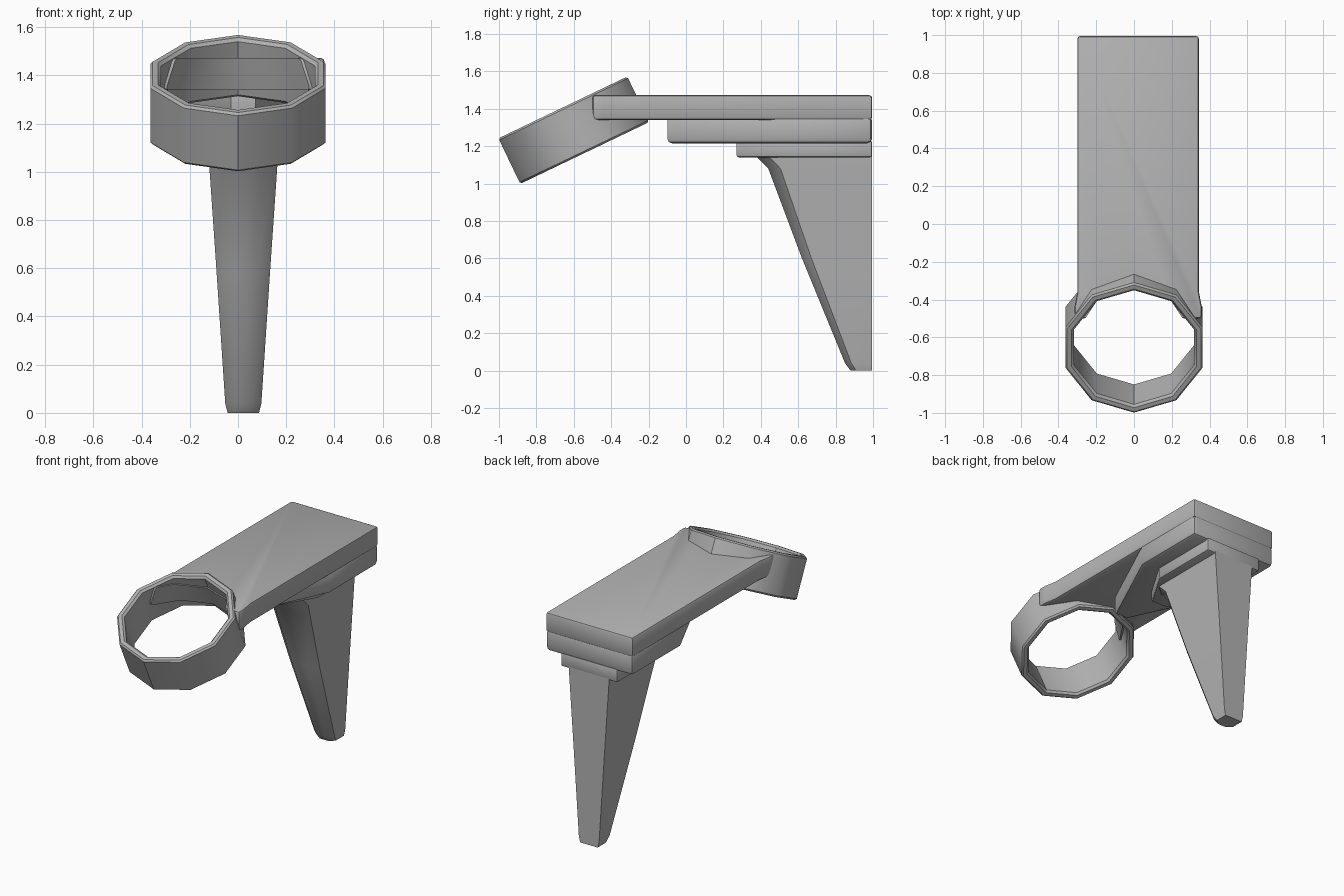
import bpy, bmesh, math
from mathutils import Matrix

if "Cube" in bpy.data.objects:
    bpy.data.objects.remove(bpy.data.objects["Cube"], do_unlink=True)

grey = bpy.data.materials.new("plain_grey")
grey.use_nodes = True
COLOUR = (0.45, 0.45, 0.45, 1)
grey.diffuse_color = COLOUR
grey.node_tree.nodes["Principled BSDF"].inputs["Base Color"].default_value = COLOUR

MID = 0.022          # centre line of the arm
BACK = 0.995         # wall face
TILT = math.radians(25.6)
RING_PLACE = Matrix.Translation((0, -0.6, 1.285)) @ Matrix.Rotation(TILT, 4, "X")


def loft(name, sections, closed=False):
    """Skin a list of equal-length point rings, capped unless closed."""
    bm = bmesh.new()
    rings = [[bm.verts.new(p) for p in s] for s in sections]
    n = len(rings[0])
    pairs = list(zip(rings, rings[1:]))
    if closed:
        pairs.append((rings[-1], rings[0]))
    else:
        bm.faces.new(rings[0])
        bm.faces.new(rings[-1])
    for a, b in pairs:
        for i in range(n):
            j = (i + 1) % n
            bm.faces.new((a[i], a[j], b[j], b[i]))
    bmesh.ops.recalc_face_normals(bm, faces=bm.faces)
    mesh = bpy.data.meshes.new(name)
    bm.to_mesh(mesh)
    bm.free()
    mesh.materials.append(grey)
    ob = bpy.data.objects.new(name, mesh)
    bpy.context.collection.objects.link(ob)
    return ob


def prism(name, half, z0, z1):
    """Extrude a plan given by its +x half, mirrored about the arm centre."""
    plan = half + [(-x, y) for x, y in reversed(half)]
    return loft(name, [[(MID + x, y, z) for x, y in plan] for z in (z0, z1)])


def activate(ob):
    bpy.ops.object.select_all(action="DESELECT")
    ob.select_set(True)
    bpy.context.view_layer.objects.active = ob


def apply(ob, kind, **settings):
    mod = ob.modifiers.new(kind.lower(), kind)
    for key, value in settings.items():
        setattr(mod, key, value)
    activate(ob)
    bpy.ops.object.modifier_apply(modifier=mod.name)


def smooth(ob, degrees=40):
    activate(ob)
    bpy.ops.object.shade_smooth_by_angle(angle=math.radians(degrees))


def decagon(radius, z):
    return [RING_PLACE @ Matrix.Rotation(math.tau * i / 10, 4, "Z")
            @ Matrix.Translation((0, -radius, z)) for i in range(10)]


def decagon_points(radius, z):
    return [m.translation for m in decagon(radius, z)]


# Tilted ten-sided holder ring with a softened rim
profile = [(0.382, -0.125), (0.382, 0.125), (0.372, 0.135), (0.348, 0.135),
           (0.335, 0.122), (0.335, -0.122), (0.348, -0.135), (0.372, -0.135)]
ring = loft("holder_ring", [decagon_points(r, z) for r, z in profile], closed=True)
smooth(ring)
for edge in ring.data.edges:
    if all(abs(ring.data.vertices[v].co.x) < 0.01 for v in edge.vertices):
        edge.use_edge_sharp = True

# Flat arm, flared at the front and hollowed to hug the ring
arm = prism("arm", [(0.322, BACK), (0.322, -0.36), (0.337, -0.44), (0.337, -0.5)],
            1.34, 1.472)
apply(arm, "BEVEL", width=0.015, segments=2, limit_method="ANGLE",
      angle_limit=math.radians(60))
cutter = loft("ring_cutter", [decagon_points(0.325, z) for z in (-0.6, 0.6)])
apply(arm, "BOOLEAN", operation="DIFFERENCE", object=cutter, solver="EXACT")
bpy.data.objects.remove(cutter, do_unlink=True)
smooth(arm)

# Pointed bracket under the arm, with a thinner plate below it
bracket = prism("arm_bracket", [(0.322, BACK), (0.322, 0.48), (0.05, -0.1)], 1.215, 1.36)
plate = prism("leg_plate", [(0.21, BACK), (0.21, 0.52), (0.06, 0.27)], 1.14, 1.23)
for ob, width in ((bracket, 0.025), (plate, 0.012)):
    apply(ob, "BEVEL", width=width, segments=2, limit_method="ANGLE",
          angle_limit=math.radians(70))
    smooth(ob)


# Tapered leg: flat back, chamfered front
def leg_section(z, half_width, front):
    half = [(half_width, BACK), (half_width, front + 0.45 * half_width),
            (half_width * 0.5, front)]
    return [(MID + x, y, z) for x, y in half + [(-x, y) for x, y in reversed(half)]]


leg = loft("leg", [leg_section(*s) for s in (
    (1.16, 0.15, 0.36), (1.08, 0.145, 0.44), (0.6, 0.112, 0.62),
    (0.04, 0.075, 0.85), (0.0, 0.065, 0.88))])
smooth(leg)
